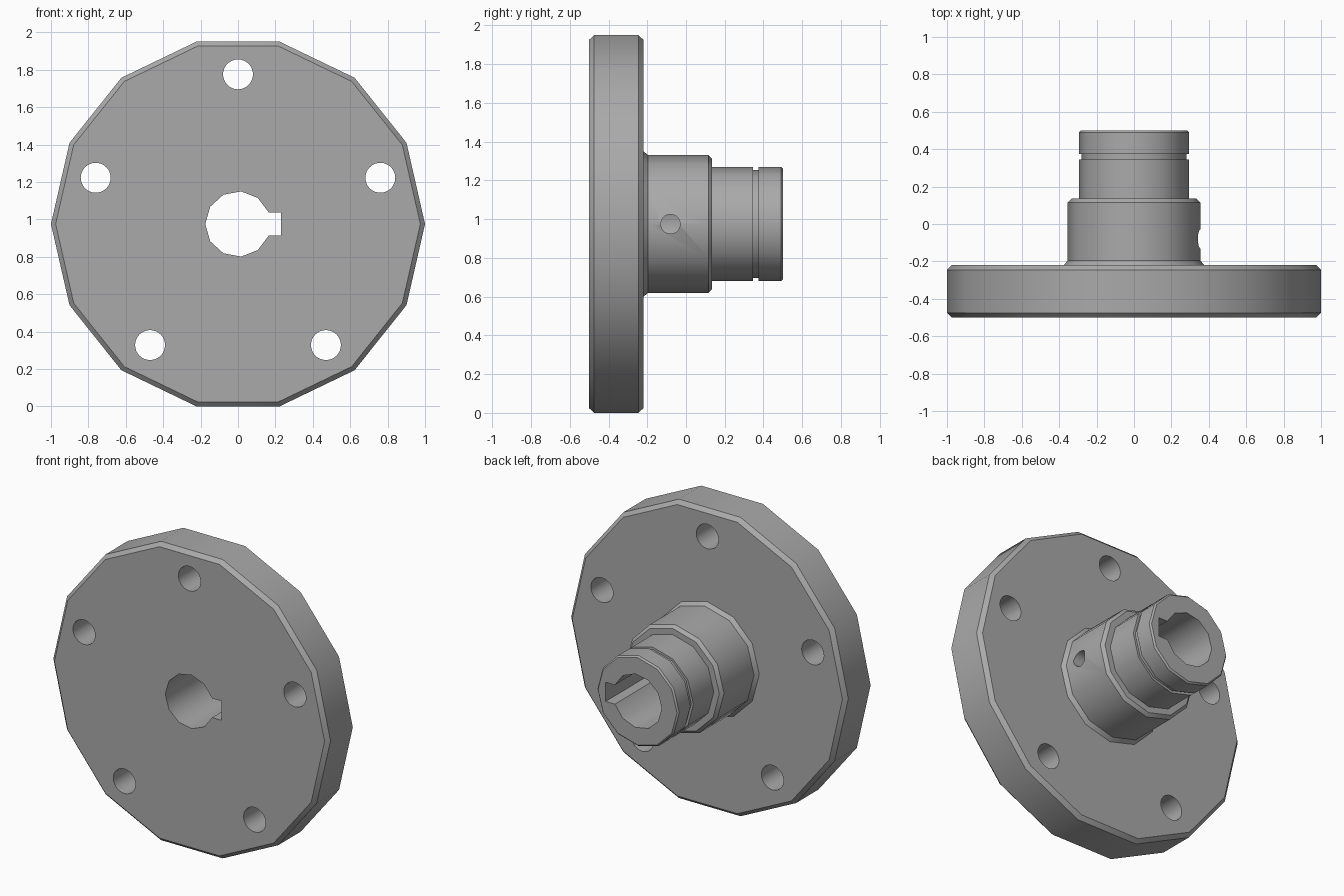
import bpy, bmesh
from math import sin, cos, pi, radians, asin

cube = bpy.data.objects.get("Cube")
if cube:
    bpy.data.objects.remove(cube, do_unlink=True)

CZ = 0.975  # height of the shaft axis

steel = bpy.data.materials.new("grey steel")
steel.use_nodes = True
GREY = (0.4, 0.4, 0.4, 1)
steel.diffuse_color = GREY
steel.node_tree.nodes["Principled BSDF"].inputs["Base Color"].default_value = GREY


def loft(name, rings):
    """Closed solid along y from (y, outline) rings with equal point counts."""
    bm = bmesh.new()
    loops = [[bm.verts.new((x, y, CZ + z)) for x, z in pts] for y, pts in rings]
    n = len(loops[0])
    for a, b in zip(loops, loops[1:]):
        for i in range(n):
            j = (i + 1) % n
            bm.faces.new((a[i], a[j], b[j], b[i]))
    bm.faces.new(loops[0])
    bm.faces.new(loops[-1])
    bmesh.ops.recalc_face_normals(bm, faces=bm.faces)
    mesh = bpy.data.meshes.new(name)
    bm.to_mesh(mesh)
    bm.free()
    mesh.materials.append(steel)
    obj = bpy.data.objects.new(name, mesh)
    bpy.context.collection.objects.link(obj)
    return obj


def circle(r, n, cx=0, cz=0):
    return [(cx + r * cos(2 * pi * i / n), cz + r * sin(2 * pi * i / n)) for i in range(n)]


def lathe(name, profile, sides):
    return loft(name, [(y, circle(r, sides)) for y, r in profile])


def activate(obj):
    bpy.ops.object.select_all(action="DESELECT")
    obj.select_set(True)
    bpy.context.view_layer.objects.active = obj


def cut(obj, cutter):
    activate(obj)
    mod = obj.modifiers.new("cut", "BOOLEAN")
    mod.operation = "DIFFERENCE"
    mod.solver = "EXACT"
    mod.object = cutter
    bpy.ops.object.modifier_apply(modifier=mod.name)


# Flange disc with chamfered rims
flange = lathe("flange", [(-0.5, 0.975), (-0.475, 1), (-0.245, 1), (-0.22, 0.975)], 14)

# Stepped hub: flared foot, collar, grooved shaft end
hub = lathe("hub", [
    (-0.22, 0.375), (-0.195, 0.355), (0.115, 0.355), (0.135, 0.335),
    (0.135, 0.295), (0.345, 0.295), (0.345, 0.28), (0.375, 0.28),
    (0.375, 0.295), (0.49, 0.295), (0.5, 0.285)], 12)

# Bore with a keyway on the +x side
BORE, KEY, DEPTH, STEPS = 0.175, 0.0625, 0.23, 10
start = asin(KEY / BORE)
arc = [start + (2 * pi - 2 * start) * i / STEPS for i in range(STEPS + 1)]
outline = [(BORE * cos(a), BORE * sin(a)) for a in arc] + [(DEPTH, -KEY), (DEPTH, KEY)]
cutters = [loft("bore_cutter", [(-0.6, outline), (0.6, outline)])]
cut(flange, cutters[0])
cut(hub, cutters[0])

# Ring of bolt holes
for i in range(5):
    a = radians(90 + 72 * i)
    hole = circle(0.08, 32, 0.76 / 0.95 * cos(a), 0.8 * sin(a))
    cutters.append(loft("bolt_hole_cutter", [(-0.6, hole), (-0.1, hole)]))
    cut(flange, cutters[-1])

# Set screw hole through the collar into the keyway
bpy.ops.mesh.primitive_cylinder_add(vertices=32, radius=0.05, depth=0.3,
                                    location=(0.35, -0.08, CZ), rotation=(0, pi / 2, 0))
cutters.append(bpy.context.object)
cut(hub, cutters[-1])

for c in cutters:
    bpy.data.objects.remove(c, do_unlink=True)

# Soft facets, crisp chamfers
for obj in (flange, hub):
    activate(obj)
    bpy.ops.object.shade_smooth_by_angle(angle=radians(35))
